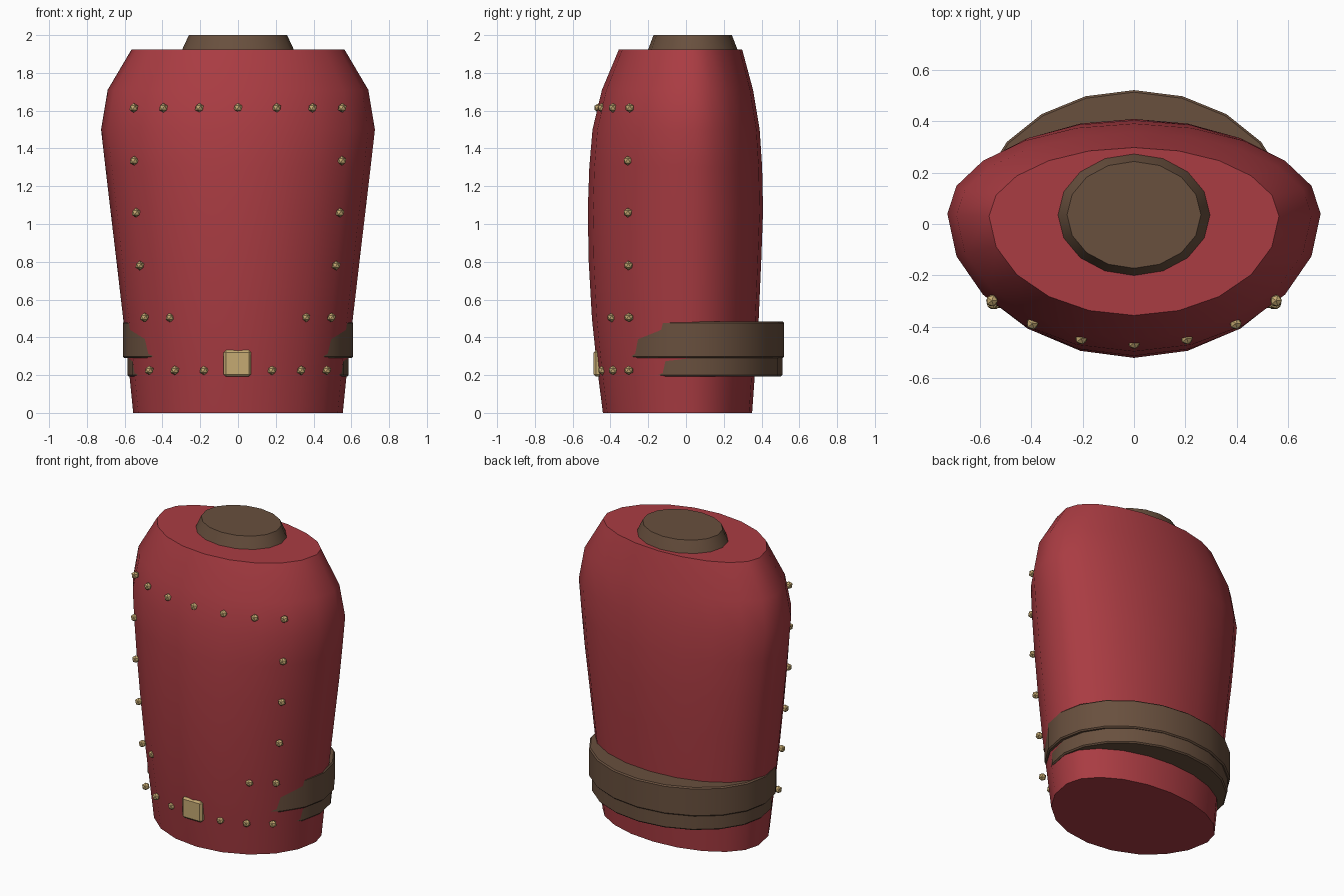
import bpy, bmesh, math

if "Cube" in bpy.data.objects:
    bpy.data.objects.remove(bpy.data.objects["Cube"])


def material(name, rgb):
    m = bpy.data.materials.new(name)
    m.diffuse_color = (*rgb, 1)
    m.use_nodes = True
    m.node_tree.nodes["Principled BSDF"].inputs["Base Color"].default_value = m.diffuse_color
    return m


RED = material("red_cloth", (0.40, 0.045, 0.055))
BROWN = material("brown_leather", (0.14, 0.08, 0.048))
GOLD = material("brass", (0.56, 0.40, 0.17))


def finish(name, bm, mat, smooth=True):
    bmesh.ops.recalc_face_normals(bm, faces=bm.faces)
    me = bpy.data.meshes.new(name)
    bm.to_mesh(me)
    bm.free()
    me.materials.append(mat)
    ob = bpy.data.objects.new(name, me)
    bpy.context.collection.objects.link(ob)
    if smooth:
        bpy.ops.object.select_all(action='DESELECT')
        ob.select_set(True)
        bpy.context.view_layer.objects.active = ob
        bpy.ops.object.shade_smooth_by_angle(angle=math.radians(38))
    return ob


def loft(name, rings, sides, mat):
    """Closed loft of oval rings: (z, half width, front y, back y, centre y)."""
    bm = bmesh.new()
    loops = []
    for z, rx, yf, yb, yc in rings:
        loop = []
        for i in range(sides):
            a = 2 * math.pi * i / sides
            c = math.cos(a)
            y = yc + c * ((yb - yc) if c > 0 else (yc - yf))
            loop.append(bm.verts.new((rx * math.sin(a), y, z)))
        loops.append(loop)
    for lo, hi in zip(loops, loops[1:]):
        for i in range(sides):
            j = (i + 1) % sides
            bm.faces.new((lo[i], lo[j], hi[j], hi[i]))
    bm.faces.new(loops[0])
    bm.faces.new(loops[-1])
    return finish(name, bm, mat)


# Torso, deeper at the front than at the back
loft("torso", [
    (0.00, 0.555, -0.440, 0.350, 0.03),
    (0.25, 0.580, -0.472, 0.368, 0.03),
    (0.50, 0.608, -0.498, 0.385, 0.03),
    (0.80, 0.643, -0.515, 0.398, 0.035),
    (1.07, 0.675, -0.520, 0.408, 0.04),
    (1.30, 0.702, -0.512, 0.403, 0.04),
    (1.50, 0.725, -0.495, 0.390, 0.04),
    (1.71, 0.690, -0.445, 0.355, 0.035),
    (1.925, 0.563, -0.355, 0.297, 0.03),
], 20, RED)

# Neck collar
loft("neck_collar", [(1.90, 0.305, -0.21, 0.28, 0.035),
                     (1.925, 0.295, -0.20, 0.272, 0.035),
                     (2.00, 0.26, -0.172, 0.243, 0.035)], 16, BROWN)


# Two waist bands that sink into the torso at the front
def band(name, z0, z1, rx, yf, yb, c=0.008):
    yc = (yf + yb) / 2
    loft(name, [(z0, rx - c, yf + c, yb - c, yc), (z0 + c, rx, yf, yb, yc),
                (z1 - c, rx, yf, yb, yc), (z1, rx - c, yf + c, yb - c, yc)], 20, BROWN)


band("upper_belt", 0.29, 0.483, 0.610, -0.455, 0.520)
band("lower_belt", 0.192, 0.30, 0.586, -0.435, 0.510)

# Rivets on the front: (x, y, z), mirrored across x
rivets = [(0, -0.462, 1.615), (0.205, -0.445, 1.615), (0.395, -0.387, 1.615), (0.552, -0.298, 1.615),
          (0.55, -0.308, 1.335), (0.54, -0.308, 1.06), (0.52, -0.305, 0.78), (0.495, -0.303, 0.505),
          (0.36, -0.393, 0.505), (0.47, -0.303, 0.225), (0.335, -0.387, 0.225), (0.18, -0.442, 0.225)]
bm = bmesh.new()
for x, y, z in rivets:
    for s in ((1, -1) if x else (1,)):
        r = bmesh.ops.create_icosphere(bm, subdivisions=1, radius=0.025)
        bmesh.ops.translate(bm, verts=r["verts"], vec=(s * x, y, z))
finish("rivets", bm, GOLD, smooth=False)

# Square buckle
bm = bmesh.new()
bmesh.ops.create_cube(bm, size=1)
bmesh.ops.scale(bm, verts=bm.verts, vec=(0.145, 0.05, 0.14))
bmesh.ops.bevel(bm, geom=bm.edges[:], offset=0.012, segments=1, affect='EDGES')
bmesh.ops.translate(bm, verts=bm.verts, vec=(-0.003, -0.464, 0.262))
finish("buckle", bm, GOLD, smooth=False)
